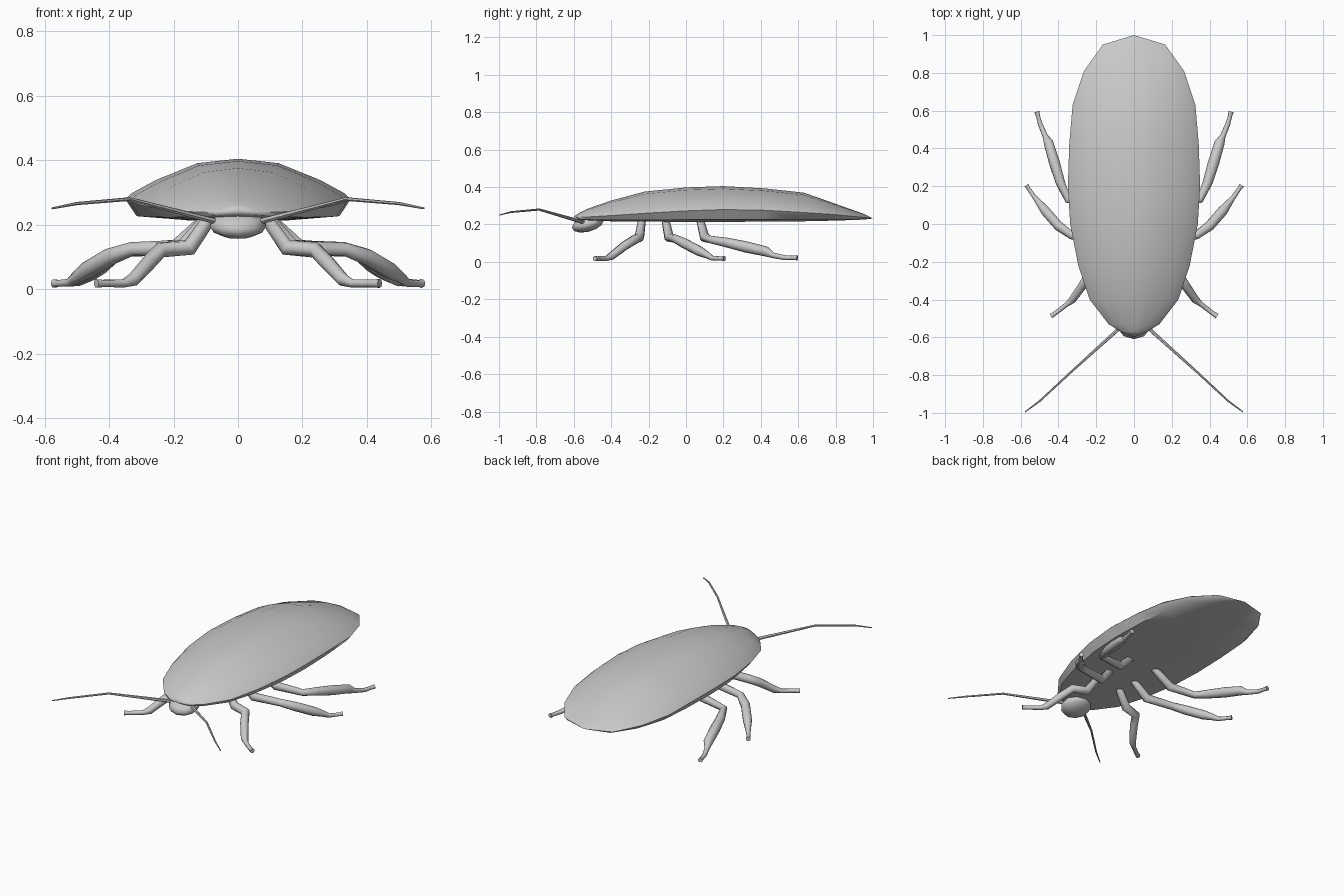
import bpy, bmesh, math
from mathutils import Vector

grey = bpy.data.materials.new("body_grey")
grey.diffuse_color = (0.58, 0.58, 0.58, 1)


def finish(name, bm, angle):
    bmesh.ops.recalc_face_normals(bm, faces=bm.faces)
    me = bpy.data.meshes.new(name)
    bm.to_mesh(me)
    bm.free()
    ob = bpy.data.objects.new(name, me)
    bpy.context.collection.objects.link(ob)
    me.materials.append(grey)
    bpy.ops.object.select_all(action='DESELECT')
    ob.select_set(True)
    bpy.context.view_layer.objects.active = ob
    bpy.ops.object.shade_smooth_by_angle(angle=math.radians(angle))
    return ob


def skin(bm, rings):
    # Bridge closed rings of equal length
    n = len(rings[0])
    for a, b in zip(rings, rings[1:]):
        for i in range(n):
            j = (i + 1) % n
            bm.faces.new((a[i], a[j], b[j], b[i]))


def tube(name, path, radii, sides):
    # Tapered limb along a bent path, with closed ends
    bm = bmesh.new()
    pts = [Vector(p) for p in path]
    rings = []
    for k, p in enumerate(pts):
        before = (p - pts[k - 1]).normalized() if k else Vector()
        after = (pts[k + 1] - p).normalized() if k < len(pts) - 1 else Vector()
        t = (before + after).normalized()
        u = t.cross(Vector((0.25, -0.9, 0.3))).normalized()
        if k:
            u = (last - t * last.dot(t)).normalized()
        last = u
        v = t.cross(u)
        rings.append([bm.verts.new(p + radii[k] * (u * math.cos(a) + v * math.sin(a)))
                      for a in (2 * math.pi * i / sides for i in range(sides))])
    skin(bm, rings)
    bm.faces.new(rings[0])
    bm.faces.new(rings[-1])
    return finish(name, bm, 50)


# Shell stations: y, half width, rim height, top height, underside height
stations = [(-0.57, 0.07, 0.238, 0.262, 0.226), (-0.53, 0.135, 0.24, 0.283, 0.222),
            (-0.40, 0.235, 0.248, 0.328, 0.217), (-0.22, 0.295, 0.26, 0.376, 0.215),
            (0.0, 0.338, 0.273, 0.398, 0.214), (0.2, 0.35, 0.28, 0.405, 0.214),
            (0.42, 0.343, 0.276, 0.393, 0.215), (0.63, 0.325, 0.264, 0.37, 0.217),
            (0.81, 0.265, 0.252, 0.307, 0.221), (0.95, 0.165, 0.238, 0.257, 0.226)]
# Half section: width fraction, height fraction (negative is below the rim)
half = [(0.36, 0.89), (0.73, 0.47), (0.94, 0.15), (1, 0), (0.9, -0.8), (0.45, -1)]
section = [(0, 1)] + half + [(0, -1)] + [(-x, h) for x, h in reversed(half)]

bm = bmesh.new()
rings = []
for y, w, rim, top, low in stations:
    rings.append([bm.verts.new((w * x, y, rim + h * (top - rim if h > 0 else rim - low)))
                  for x, h in section])
skin(bm, rings)
for ring, tip in ((rings[0], (0, -0.6, 0.243)), (rings[-1], (0, 1.0, 0.232))):
    v = bm.verts.new(tip)
    for i in range(len(ring)):
        bm.faces.new((ring[i], ring[(i + 1) % len(ring)], v))
finish("shell", bm, 45)

# Head tucked under the front of the shell
bm = bmesh.new()
bmesh.ops.create_uvsphere(bm, u_segments=10, v_segments=6, radius=1)
for v in bm.verts:
    x, y, z = v.co
    v.co = (0.092 * x, -0.525 + 0.085 * y, 0.202 + 0.042 * z + 0.018 * y)
finish("head", bm, 60)

# Legs and feelers: path on one side, radius at each point
limbs = {
    "front_leg": ([(0.085, -0.235, 0.225), (0.15, -0.25, 0.13), (0.24, -0.27, 0.122),
                   (0.275, -0.33, 0.085), (0.325, -0.40, 0.03), (0.355, -0.425, 0.018),
                   (0.42, -0.475, 0.018), (0.44, -0.487, 0.018)],
                  [0.021, 0.026, 0.025, 0.024, 0.021, 0.013, 0.012, 0.014], 8),
    "middle_leg": ([(0.09, -0.11, 0.225), (0.17, -0.09, 0.13), (0.33, -0.06, 0.125),
                    (0.40, -0.01, 0.1), (0.47, 0.07, 0.058), (0.505, 0.115, 0.035),
                    (0.525, 0.14, 0.02), (0.56, 0.19, 0.018), (0.57, 0.205, 0.018)],
                   [0.021, 0.026, 0.022, 0.027, 0.027, 0.018, 0.013, 0.011, 0.014], 8),
    "rear_leg": ([(0.09, 0.075, 0.225), (0.19, 0.10, 0.13), (0.35, 0.13, 0.12),
                  (0.39, 0.22, 0.103), (0.42, 0.32, 0.08), (0.453, 0.43, 0.055),
                  (0.47, 0.465, 0.035), (0.497, 0.53, 0.022), (0.508, 0.57, 0.022),
                  (0.514, 0.595, 0.022)],
                 [0.021, 0.026, 0.02, 0.026, 0.03, 0.027, 0.015, 0.013, 0.011, 0.014], 8),
    "feeler": ([(0.075, -0.55, 0.212), (0.335, -0.785, 0.28), (0.50, -0.938, 0.266),
                (0.577, -0.995, 0.251)],
               [0.010, 0.006, 0.005, 0.003], 6),
}
for name, (path, radii, sides) in limbs.items():
    for label, s in (("right", 1), ("left", -1)):
        tube(f"{label}_{name}", [(s * x, y, z) for x, y, z in path], radii, sides)
